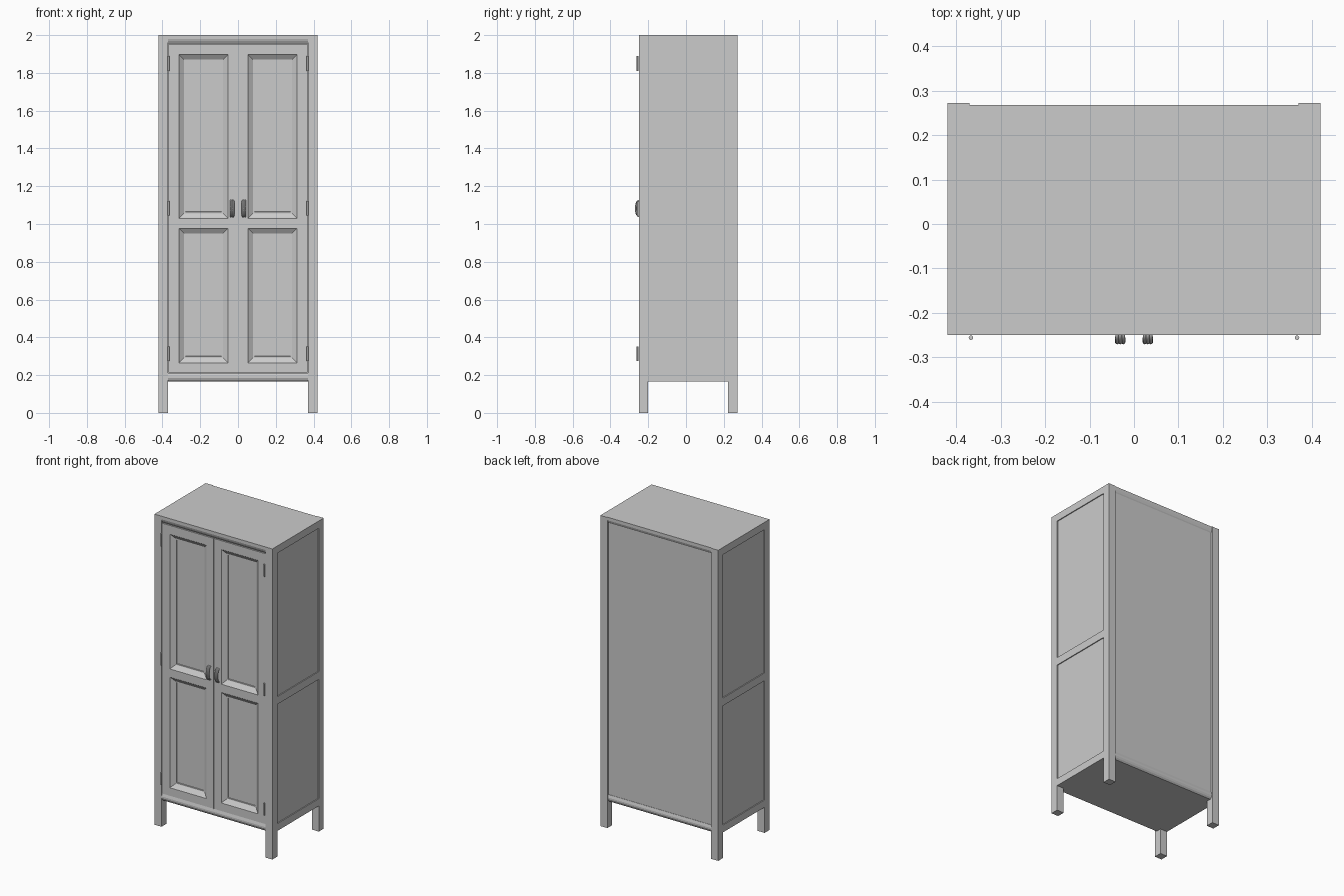
import bpy, bmesh, math
from mathutils import Vector

if "Cube" in bpy.data.objects:
    bpy.data.objects.remove(bpy.data.objects["Cube"])


def add_object(name, bm, mirror_x=False):
    bmesh.ops.recalc_face_normals(bm, faces=bm.faces)
    me = bpy.data.meshes.new(name)
    bm.to_mesh(me)
    bm.free()
    ob = bpy.data.objects.new(name, me)
    bpy.context.collection.objects.link(ob)
    if mirror_x:
        ob.modifiers.new("mirror", 'MIRROR').use_mirror_merge = False
    return ob


def box(name, x, y, z, mirror_x=False):
    bm = bmesh.new()
    bmesh.ops.create_cube(bm, size=1)
    for v in bm.verts:
        v.co = Vector([r[0] + (c + 0.5) * (r[1] - r[0]) for c, r in zip(v.co, (x, y, z))])
    return add_object(name, bm, mirror_x)


def rail(name, profile):
    # Extrude a (y, z) profile between the posts
    bm = bmesh.new()
    face = bm.faces.new([bm.verts.new((-0.37, y, z)) for y, z in profile])
    ext = bmesh.ops.extrude_face_region(bm, geom=[face], use_keep_orig=True)
    new = [g for g in ext["geom"] if isinstance(g, bmesh.types.BMVert)]
    bmesh.ops.translate(bm, verts=new, vec=(0.74, 0, 0))
    return add_object(name, bm)


# Corner posts that run down into legs
box("front_post", (0.37, 0.42), (-0.25, -0.20), (0, 2), True)
box("back_post", (0.37, 0.42), (0.222, 0.272), (0, 2), True)

# Side rails and recessed side panels
for part, z in (("bottom", (0.165, 0.212)), ("middle", (0.98, 1.03)), ("top", (1.953, 2))):
    box("side_rail_" + part, (0.385, 0.42), (-0.20, 0.222), z, True)
for part, z in (("lower", (0.212, 0.98)), ("upper", (1.03, 1.953))):
    box("side_panel_" + part, (0.395, 0.414), (-0.20, 0.222), z, True)

# Top, floor and back boards
box("top_board", (-0.385, 0.385), (-0.23, 0.25), (1.975, 2))
box("floor_board", (-0.385, 0.385), (-0.225, 0.245), (0.165, 0.19))
box("back_board", (-0.37, 0.37), (0.243, 0.26), (0.19, 1.975))

# Moulded front and back rails
for part, edge, s in (("front", -0.25, 1), ("back", 0.268, -1)):
    rail(part + "_top_rail", [(edge, 2), (edge, 1.98), (edge + s * 0.004, 1.968),
                              (edge + s * 0.012, 1.955), (edge + s * 0.03, 1.955),
                              (edge + s * 0.03, 2)])
    rail(part + "_bottom_rail", [(edge + s * 0.006, 0.212), (edge + s * 0.001, 0.195),
                                 (edge + s * 0.001, 0.185), (edge + s * 0.006, 0.174),
                                 (edge + s * 0.015, 0.165), (edge + s * 0.03, 0.165),
                                 (edge + s * 0.03, 0.212)])

# Doors with two sunken, sloped panels each
bm = bmesh.new()
xs = [0.001, 0.053, 0.313, 0.369]
zs = [0.213, 0.265, 0.977, 1.03, 1.897, 1.954]
grid = [[bm.verts.new((x, -0.246, z)) for x in xs] for z in zs]
panels = []
for j in range(len(zs) - 1):
    for i in range(len(xs) - 1):
        f = bm.faces.new((grid[j][i], grid[j][i + 1], grid[j + 1][i + 1], grid[j + 1][i]))
        f.normal_update()
        if i == 1 and j in (1, 3):
            panels.append(f)
rim = [e for e in bm.edges if e.is_boundary]
ext = bmesh.ops.extrude_edge_only(bm, edges=rim)["geom"]
bmesh.ops.translate(bm, verts=[g for g in ext if isinstance(g, bmesh.types.BMVert)], vec=(0, 0.035, 0))
bmesh.ops.holes_fill(bm, edges=[e for e in bm.edges if e.is_boundary], sides=0)
for width, depth in ((0.005, -0.004), (0.033, -0.016), (0.010, 0.0), (0.002, -0.004)):
    bmesh.ops.inset_individual(bm, faces=panels, thickness=width, depth=depth)
add_object("door", bm, True)

# Hinge barrels
for n, z in enumerate((0.313, 1.083, 1.85)):
    bm = bmesh.new()
    bmesh.ops.create_cone(bm, cap_ends=True, segments=12, radius1=0.005, radius2=0.005, depth=0.078)
    bmesh.ops.translate(bm, verts=bm.verts, vec=(0.367, -0.256, z))
    for f in bm.faces:
        f.smooth = len(f.verts) == 4
    add_object("hinge_%d" % (n + 1), bm, True)

# Arched, fluted handles
curve = bpy.data.curves.new("handle", 'CURVE')
curve.dimensions = '3D'
curve.bevel_depth = 0.0048
curve.bevel_resolution = 2
curve.use_fill_caps = True
for x in (0.024, 0.031, 0.038):
    sp = curve.splines.new('POLY')
    sp.points.add(14)
    for k, p in enumerate(sp.points):
        a = math.pi * k / 14
        p.co = (x, -0.246 - 0.020 * math.sin(a), 1.082 - 0.043 * math.cos(a), 1)
        p.radius = 0.8 + 0.2 * math.sin(a)
tmp = bpy.data.objects.new("handle_path", curve)
bpy.context.collection.objects.link(tmp)
bpy.context.view_layer.update()
mesh = bpy.data.meshes.new_from_object(tmp.evaluated_get(bpy.context.evaluated_depsgraph_get()))
bpy.data.objects.remove(tmp)
bm = bmesh.new()
bm.from_mesh(mesh)
for f in bm.faces:
    f.smooth = len(f.verts) == 4
add_object("handle", bm, True)
